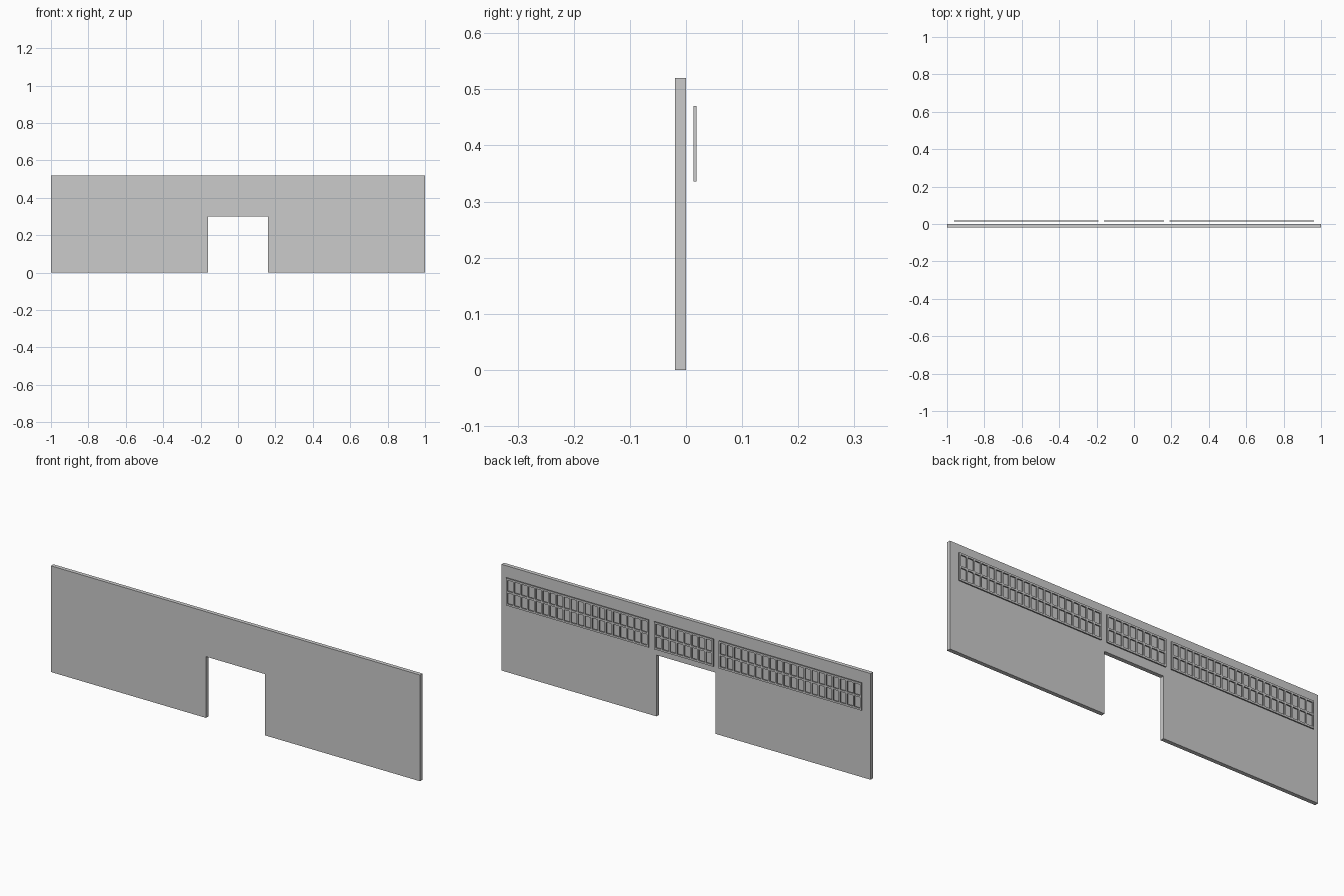
import bpy
import bmesh

if "Cube" in bpy.data.objects:
    bpy.data.objects.remove(bpy.data.objects["Cube"])


def slab(name, faces, y_back, depth):
    """Weld flat x-z polygons into a sheet at y_back and extrude it towards +y."""
    bm = bmesh.new()
    for pts in faces:
        bm.faces.new([bm.verts.new((x, y_back, z)) for x, z in pts])
    bmesh.ops.remove_doubles(bm, verts=bm.verts[:], dist=1e-5)
    ext = bmesh.ops.extrude_face_region(bm, geom=bm.faces[:], use_keep_orig=True)
    moved = [g for g in ext["geom"] if isinstance(g, bmesh.types.BMVert)]
    bmesh.ops.translate(bm, verts=moved, vec=(0, depth, 0))
    bmesh.ops.recalc_face_normals(bm, faces=bm.faces[:])
    mesh = bpy.data.meshes.new(name)
    bm.to_mesh(mesh)
    bm.free()
    obj = bpy.data.objects.new(name, mesh)
    bpy.context.collection.objects.link(obj)
    return obj


def bar_edges(start, end, cells, bar):
    """Both edges of every bar dividing a span into equal openings."""
    pitch = (end - start - bar) / cells
    return [start + i * pitch + side for i in range(cells + 1) for side in (0, bar)]


def window_grille(name, x0, x1, columns):
    xs = bar_edges(x0, x1, columns, 0.008)
    zs = bar_edges(0.336, 0.47, 2, 0.009)
    faces = []
    for i in range(len(xs) - 1):
        for j in range(len(zs) - 1):
            if i % 2 and j % 2:
                continue  # open pane
            faces.append([(xs[i], zs[j]), (xs[i + 1], zs[j]),
                          (xs[i + 1], zs[j + 1]), (xs[i], zs[j + 1])])
    return slab(name, faces, 0.013, 0.006)


# Wall with a doorway cut up from the floor
outline = [(-1, 0), (-0.16, 0), (-0.16, 0.30), (0.16, 0.30),
           (0.16, 0), (1, 0), (1, 0.52), (-1, 0.52)]
slab("wall", [outline], -0.0195, 0.0195)

# Window grille over the doorway
window_grille("door_window_grille", -0.16, 0.16, 8)

# Long window grilles either side
side = window_grille("side_window_grilles", 0.19, 0.963, 20)
side.modifiers.new("mirror", "MIRROR").use_axis[0] = True
